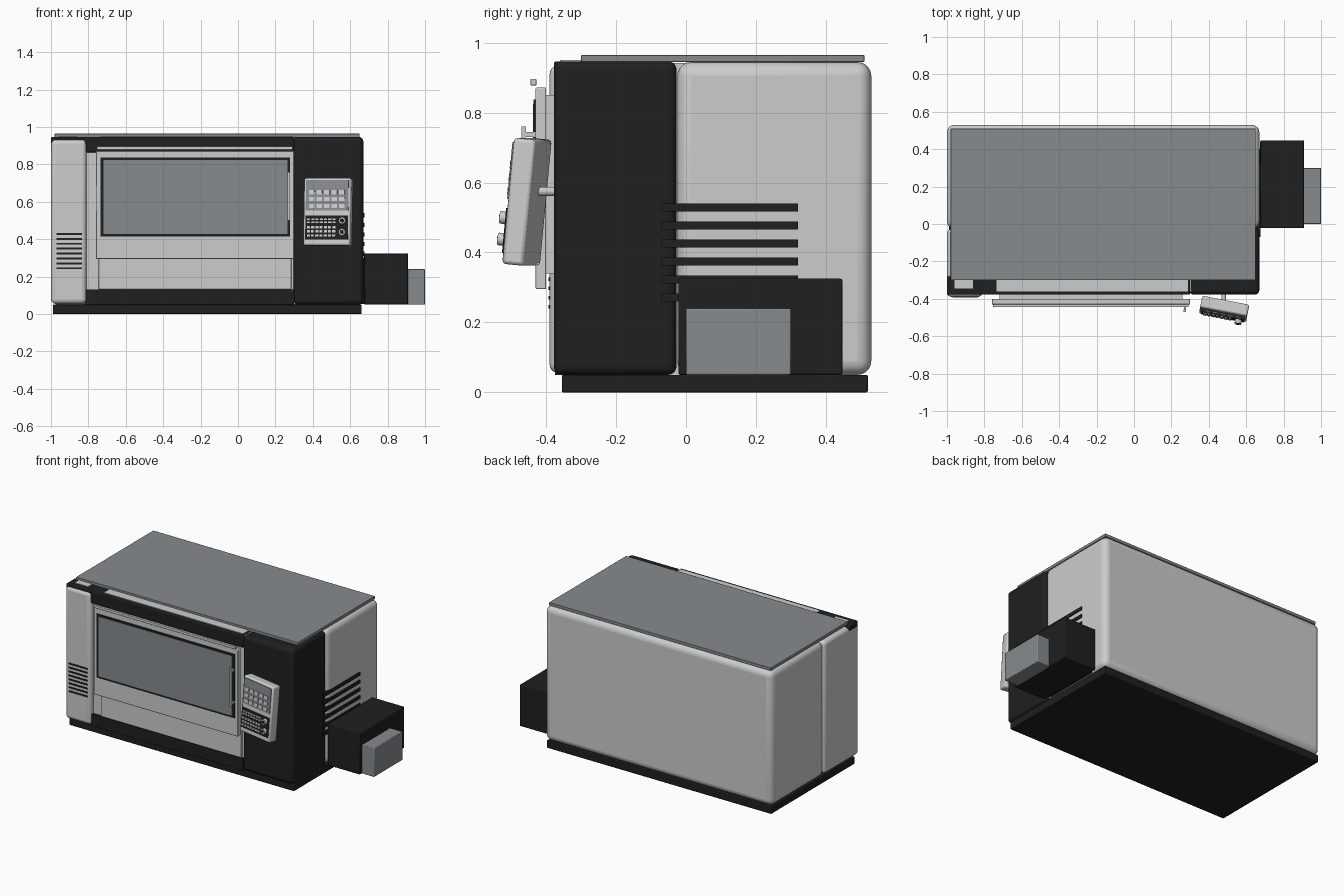
import bpy, bmesh, math
from mathutils import Matrix, Vector

cube = bpy.data.objects.get("Cube")
if cube:
    bpy.data.objects.remove(cube, do_unlink=True)


def material(name, rgb):
    m = bpy.data.materials.new(name)
    m.use_nodes = True
    m.diffuse_color = (*rgb, 1)
    m.node_tree.nodes["Principled BSDF"].inputs["Base Color"].default_value = (*rgb, 1)
    return m


LIGHT = material("light grey paint", (0.60, 0.61, 0.61))
BLACK = material("black paint", (0.014, 0.014, 0.014))
GREY = material("mid grey", (0.24, 0.26, 0.275))


def finish(name, bm, mat, bevel=0, matrix=None):
    mesh = bpy.data.meshes.new(name)
    bm.to_mesh(mesh)
    bm.free()
    mesh.materials.append(mat)
    ob = bpy.data.objects.new(name, mesh)
    bpy.context.collection.objects.link(ob)
    if matrix:
        ob.matrix_world = matrix
    if bevel:
        mod = ob.modifiers.new("rounded edges", "BEVEL")
        mod.width = bevel
        mod.segments = 5 if bevel > 0.02 else 2
        bpy.context.view_layer.objects.active = ob
        ob.select_set(True)
        bpy.ops.object.shade_smooth_by_angle(angle=math.radians(35))
        ob.select_set(False)
    return ob


def boxes(name, extents, mat, bevel=0, matrix=None):
    """One object of boxes, each given as x, y and z ranges."""
    bm = bmesh.new()
    for spans in extents:
        centre = Vector([(a + b) / 2 for a, b in spans])
        size = [b - a for a, b in spans]
        bmesh.ops.create_cube(bm, size=1, matrix=Matrix.Translation(centre) @ Matrix.Diagonal((*size, 1)))
    return finish(name, bm, mat, bevel, matrix)


def box(name, x, y, z, mat, bevel=0, matrix=None):
    return boxes(name, [(x, y, z)], mat, bevel, matrix)


def rods(name, ends, radius, mat, matrix=None):
    """Cylinders along y, each given as x, z and a y range."""
    bm = bmesh.new()
    for x, z, (a, b) in ends:
        place = Matrix.Translation((x, (a + b) / 2, z)) @ Matrix.Rotation(math.pi / 2, 4, "X")
        bmesh.ops.create_cone(bm, cap_ends=True, segments=20, radius1=radius, radius2=radius,
                              depth=b - a, matrix=place)
    return finish(name, bm, mat, 0, matrix)


# Main housing
box("base", (-0.99, 0.66), (-0.355, 0.52), (0, 0.05), BLACK, 0.004)
box("rear_body", (-1, 0.67), (-0.025, 0.53), (0.05, 0.945), LIGHT, 0.04)
box("right_column", (0.295, 0.67), (-0.378, -0.027), (0.05, 0.947), BLACK, 0.025)
box("left_column", (-1, -0.81), (-0.39, -0.027), (0.055, 0.935), LIGHT, 0.025)
box("front_core", (-0.83, 0.31), (-0.362, 0), (0.05, 0.942), LIGHT)
box("roof_plate", (-0.98, 0.65), (-0.3, 0.51), (0.945, 0.965), GREY, 0.002)
box("top_beam", (-1, 0.3), (-0.378, -0.28), (0.865, 0.947), BLACK, 0.006)
box("kick_strip", (-0.82, 0.3), (-0.375, -0.3), (0.05, 0.13), BLACK)
boxes("top_inlays", [((-0.96, -0.86), (-0.345, -0.29), (0.94, 0.951)),
                     ((-0.735, 0.29), (-0.36, -0.29), (0.94, 0.951))], LIGHT)
box("lower_front_panel", (-0.745, 0.285), (-0.376, -0.36), (0.132, 0.31), LIGHT, 0.002)

# Sliding door with window
box("door", (-0.76, 0.3), (-0.43, -0.4), (0.295, 0.872), LIGHT, 0.004)
box("door_mount", (-0.72, 0.26), (-0.402, -0.36), (0.34, 0.85), LIGHT)
box("door_rail", (-0.755, 0.292), (-0.445, -0.428), (0.878, 0.896), LIGHT, 0.002)
box("window_frame", (-0.735, 0.278), (-0.436, -0.428), (0.415, 0.838), BLACK)
box("window_glass", (-0.72, 0.264), (-0.438, -0.43), (0.428, 0.825), GREY)
boxes("door_handle", [((0.265, 0.279), (-0.47, -0.458), (0.5, 0.76)),
                      ((0.266, 0.278), (-0.46, -0.43), (0.73, 0.745)),
                      ((0.266, 0.278), (-0.46, -0.43), (0.515, 0.53))], LIGHT)

# Ventilation slots
boxes("left_column_vents", [((-0.97, -0.833), (-0.394, -0.385), (0.24 + i * 0.0262, 0.25 + i * 0.0262))
                            for i in range(8)], BLACK)
boxes("right_side_vents", [((0.66, 0.676), (-0.07, 0.32), (0.26 + i * 0.0515, 0.282 + i * 0.0515))
                           for i in range(6)], BLACK)

# Conveyor housing on the side
box("conveyor_box", (0.675, 0.91), (-0.022, 0.447), (0.05, 0.325), BLACK, 0.005)
box("conveyor_link", (0.66, 0.69), (0.02, 0.4), (0.055, 0.3), BLACK)
box("collection_bin", (0.9, 1), (0, 0.3), (0.05, 0.24), GREY, 0.004)

# Tilted control panel, built about its own centre
tilt = (Matrix.Translation((0.482, -0.455, 0.545)) @ Matrix.Rotation(math.radians(-11), 4, "Z")
        @ Matrix.Rotation(math.radians(-5.5), 4, "X"))
box("control_panel", (-0.128, 0.128), (-0.032, 0.032), (-0.181, 0.181), LIGHT, 0.01, tilt)
box("control_screen", (-0.116, 0.116), (-0.036, -0.03), (0.005, 0.168), GREY, 0, tilt)
box("keypad_plate", (-0.116, 0.116), (-0.036, -0.03), (-0.15, -0.022), BLACK, 0, tilt)


def key_grid(name, columns, rows, x, z, step_x, step_z, w, h):
    keys = [((x + c * step_x, x + c * step_x + w), (-0.041, -0.034),
             (z + r * step_z, z + r * step_z + h)) for c in range(columns) for r in range(rows)]
    boxes(name, keys, LIGHT, 0, tilt)


key_grid("screen_keys", 5, 3, -0.098, 0.018, 0.041, 0.037, 0.03, 0.022)
key_grid("lower_keys", 7, 3, -0.106, -0.135, 0.023, 0.022, 0.017, 0.012)
key_grid("upper_keys", 7, 2, -0.106, -0.062, 0.023, 0.016, 0.017, 0.009)
rods("control_knobs", [(0.087, -0.05, (-0.056, -0.03)), (0.087, -0.112, (-0.056, -0.03))], 0.018, LIGHT, tilt)
rods("knob_caps", [(0.087, -0.05, (-0.058, -0.05)), (0.087, -0.112, (-0.058, -0.05))], 0.011, BLACK, tilt)
rods("panel_arm", [(0.48, 0.575, (-0.44, -0.37))], 0.013, LIGHT)
